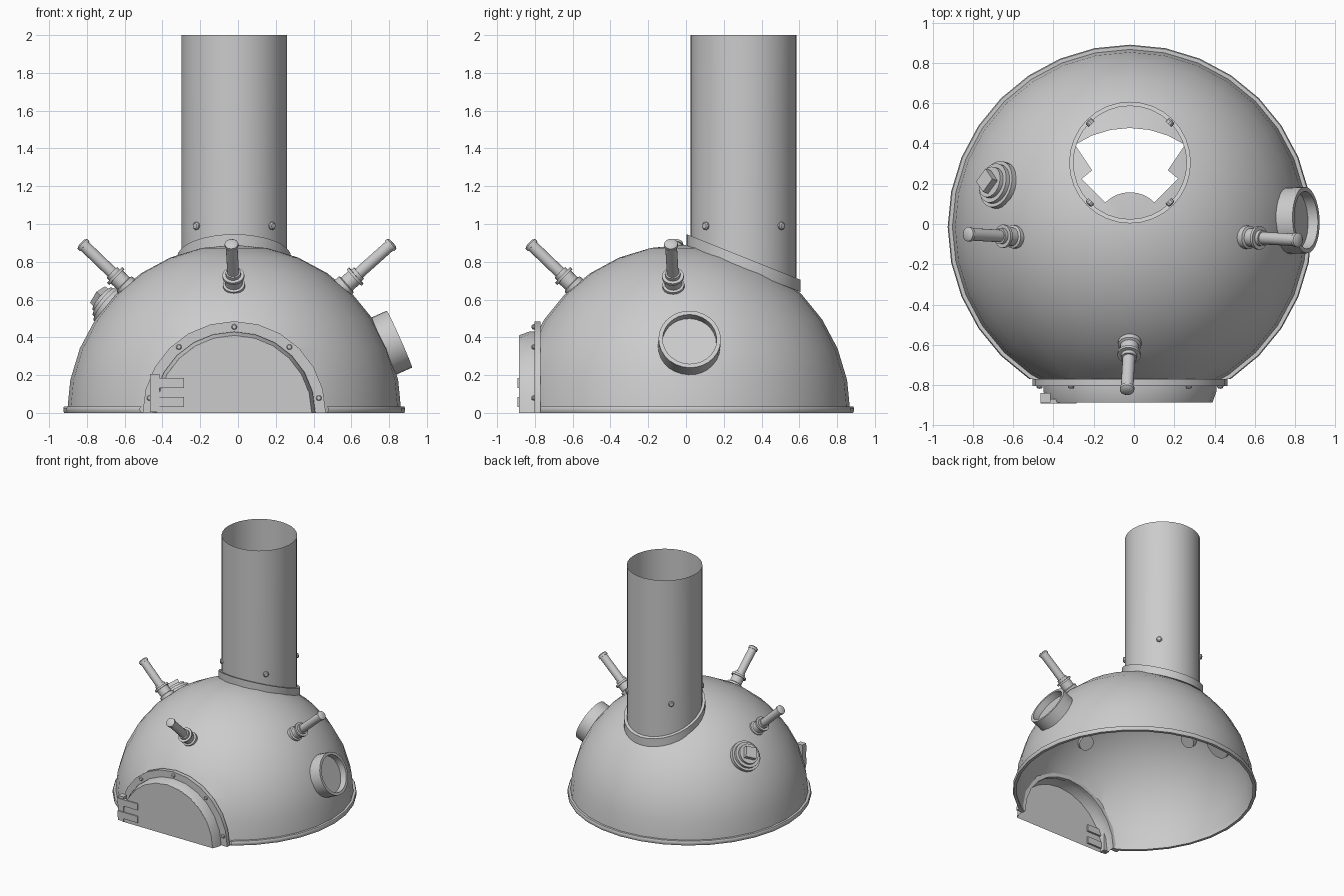
import bpy, bmesh, math
from mathutils import Vector

if "Cube" in bpy.data.objects:
    bpy.data.objects.remove(bpy.data.objects["Cube"])

CX, CY = -0.02, -0.015          # dome centre
CUT_Y = -0.77                   # flat front of the dome


def finish(bm, name, angle=35):
    bmesh.ops.remove_doubles(bm, verts=bm.verts, dist=1e-5)
    bmesh.ops.recalc_face_normals(bm, faces=bm.faces)
    me = bpy.data.meshes.new(name)
    bm.to_mesh(me)
    bm.free()
    ob = bpy.data.objects.new(name, me)
    bpy.context.collection.objects.link(ob)
    bpy.ops.object.select_all(action='DESELECT')
    ob.select_set(True)
    bpy.context.view_layer.objects.active = ob
    bpy.ops.object.shade_smooth_by_angle(angle=math.radians(angle))
    return ob


def lathe_bm(profile, origin, axis=(0, 0, 1), segs=32, closed=False):
    """Revolve (radius, height) points about an axis through origin."""
    bm = bmesh.new()
    q = Vector((0, 0, 1)).rotation_difference(Vector(axis).normalized())
    rings = []
    for r, h in profile:
        rings.append([bm.verts.new(Vector(origin) + q @ Vector((
            r * math.cos(2 * math.pi * i / segs), r * math.sin(2 * math.pi * i / segs), h)))
            for i in range(segs)])
    pairs = list(zip(rings, rings[1:])) + ([(rings[-1], rings[0])] if closed else [])
    for a, b in pairs:
        for i in range(segs):
            j = (i + 1) % segs
            bm.faces.new((a[i], a[j], b[j], b[i]))
    return bm


def lathe(name, *args, **kw):
    return finish(lathe_bm(*args, **kw), name)


def arch(name, profile, segs=12, closed=True):
    """Sweep (radius, y) points through a half circle standing on the floor."""
    bm = bmesh.new()
    rows = [[bm.verts.new((CX + r * math.cos(math.pi * i / segs), y,
                           r * math.sin(math.pi * i / segs))) for r, y in profile]
            for i in range(segs + 1)]
    n = len(profile)
    for a, b in zip(rows, rows[1:]):
        for k in range(n if closed else n - 1):
            m = (k + 1) % n
            bm.faces.new((a[k], a[m], b[m], b[k]))
    if closed:
        bm.faces.new(rows[0])
        bm.faces.new(rows[-1])
    return finish(bm, name, 20)


def box(name, lo, hi):
    bm = bmesh.new()
    bmesh.ops.create_cube(bm, size=1)
    for v in bm.verts:
        v.co = [(a + b) / 2 + c * (b - a) for a, b, c in zip(lo, hi, v.co)]
    return finish(bm, name)


def cut_front(bm):
    bmesh.ops.bisect_plane(bm, geom=bm.verts[:] + bm.edges[:] + bm.faces[:],
                           plane_co=(0, CUT_Y, 0), plane_no=(0, -1, 0), clear_outer=True)


# Dome shell, with faces removed under the chimney and a flat front cut
step = math.pi / 16
bm = lathe_bm([(0.885 * math.cos(i * step), 0.89 * math.sin(i * step)) for i in range(9)],
              (CX, CY, 0))
hole = []
for f in bm.faces:
    c = f.calc_center_median() - Vector((CX, CY, 0))
    polar = math.atan2(math.hypot(c.x, c.y), c.z) / step
    az = abs(math.atan2(c.x, c.y)) / step
    if (1 < polar < 2 and az < 4) or (2 < polar < 3 and az < 3):
        hole.append(f)
bmesh.ops.delete(bm, geom=hole, context='FACES')
cut_front(bm)
finish(bm, "dome")

# Base rim
bm = lathe_bm([(0.878, 0), (0.9, 0), (0.905, 0.012), (0.905, 0.025), (0.9, 0.035), (0.88, 0.035)],
              (CX, CY, 0), closed=True)
cut_front(bm)
finish(bm, "base_rim")

# Chimney pipe and sloping collar
CH = Vector((CX, 0.305, 0))


def slope(bm, limit):
    for v in bm.verts:
        if v.co.z < limit:
            v.co.z -= 0.4 * (v.co.y - CH.y)
    return bm


finish(slope(lathe_bm([(0.28, 0.77), (0.28, 2)], CH), 1), "chimney")
finish(slope(lathe_bm([(0.281, 0.76), (0.302, 0.76), (0.302, 0.825), (0.281, 0.825)], CH,
                      closed=True), 1), "chimney_collar")


def bolt(name, pos, axis, r=0.018):
    lathe(name, [(r, -0.01), (r, 0.008), (r * 0.7, 0.014), (0, 0.016)], pos, axis, 10)


for k in range(4):
    a = math.pi / 4 + k * math.pi / 2
    d = Vector((math.cos(a), math.sin(a), 0))
    bolt("chimney_bolt", CH + d * 0.28 + Vector((0, 0, 0.99)), d, 0.021)

# Door frame flange, tunnel and door panel
arch("door_flange", [(0.425, -0.803), (0.485, -0.803), (0.485, -0.77), (0.425, -0.77)])
arch("door_tunnel", [(0.43, -0.775), (0.43, -0.83), (0.41, -0.885)], closed=False)
arch("door_panel", [(0, -0.883), (0.411, -0.883)], closed=False)
for deg in (10, 50, 90, 130, 170):
    a = math.radians(deg)
    bolt("flange_bolt", (CX + 0.455 * math.cos(a), -0.802, 0.455 * math.sin(a)), (0, -1, 0), 0.015)

# Hinge post and straps
box("hinge_post", (-0.465, -0.885, 0.005), (-0.415, -0.84, 0.205))
for z in (0.03, 0.133):
    box("hinge_strap", (-0.465, -0.892, z), (-0.285, -0.868, z + 0.053))

# Three nozzles (base point, tip point)
nozzles = {"nozzle_left": ((-0.57, -0.065, 0.65), (-0.83, -0.05, 0.90)),
           "nozzle_right": ((0.54, -0.065, 0.65), (0.82, -0.08, 0.90)),
           "nozzle_front": ((-0.02, -0.57, 0.65), (-0.035, -0.83, 0.90))}
for name, (b, t) in nozzles.items():
    axis = Vector(t) - Vector(b)
    L = axis.length
    lathe(name, [(0, 0), (0.058, 0), (0.058, 0.045), (0.046, 0.05), (0.046, 0.1), (0.058, 0.1),
                 (0.058, 0.115), (0.04, 0.115), (0.04, 0.135), (0.031, 0.135), (0.031, L - 0.025),
                 (0.036, L - 0.025), (0.036, L - 0.008), (0.024, L), (0, L)], b, axis, 20)

# Round side port with recessed pane
centre = Vector((CX, CY, 0))
port_axis = Vector((0.912, 0.036, 0.407))
lathe("side_port", [(0.143, 0.83), (0.165, 0.83), (0.165, 0.958), (0.143, 0.958)],
      centre, port_axis, 28, closed=True)
lathe("side_port_pane", [(0, 0.905), (0.145, 0.905)], centre, port_axis, 28)

# Stepped plug with a square head
plug_axis = Vector((-0.67, 0.215, 0.58))
lathe("side_plug", [(0, 0.85), (0.118, 0.85), (0.118, 0.905), (0.1, 0.905), (0.1, 0.928),
                    (0.078, 0.928), (0.078, 0.95), (0, 0.95)], centre, plug_axis, 24)
lathe("plug_head", [(0, 0.94), (0.06, 0.94), (0.06, 0.985), (0, 0.985)], centre, plug_axis, 4)
